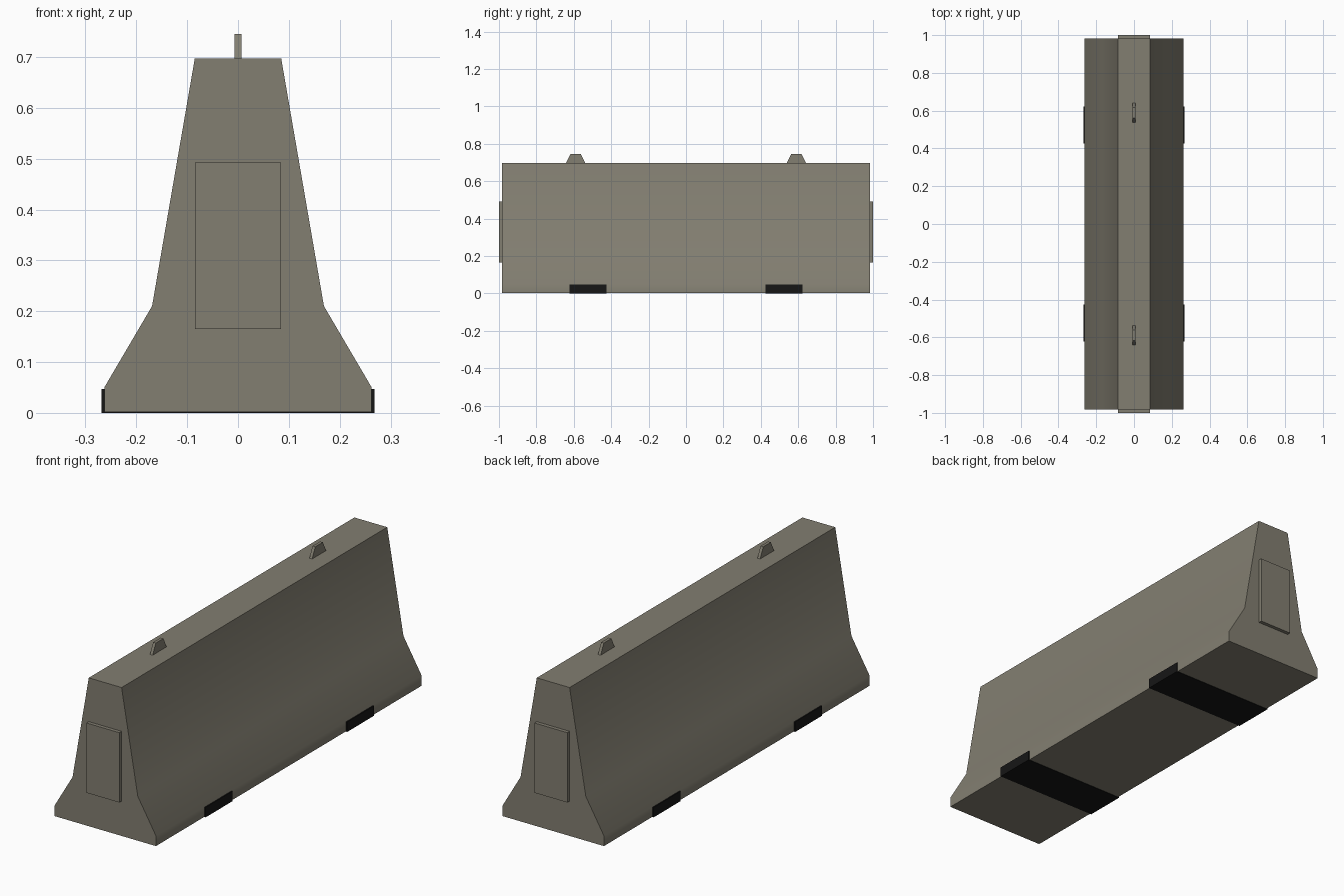
import bpy, bmesh
from mathutils import Vector

if "Cube" in bpy.data.objects:
    bpy.data.objects.remove(bpy.data.objects["Cube"])


def material(name, rgb):
    m = bpy.data.materials.new(name)
    m.diffuse_color = (*rgb, 1)
    m.use_nodes = True
    m.node_tree.nodes["Principled BSDF"].inputs["Base Color"].default_value = m.diffuse_color
    return m


CONCRETE = material("warm grey concrete", (0.225, 0.21, 0.165))
RUBBER = material("black rubber", (0.008, 0.008, 0.008))


def prism(name, profile, direction, mat, smooth=False):
    """Extrude a closed 3D profile along a direction."""
    bm = bmesh.new()
    face = bm.faces.new([bm.verts.new(p) for p in profile])
    ext = bmesh.ops.extrude_face_region(bm, geom=[face], use_keep_orig=True)
    verts = [g for g in ext["geom"] if isinstance(g, bmesh.types.BMVert)]
    bmesh.ops.translate(bm, verts=verts, vec=Vector(direction))
    bmesh.ops.recalc_face_normals(bm, faces=bm.faces)
    mesh = bpy.data.meshes.new(name)
    bm.to_mesh(mesh)
    bm.free()
    mesh.materials.append(mat)
    ob = bpy.data.objects.new(name, mesh)
    bpy.context.collection.objects.link(ob)
    if smooth:
        bpy.ops.object.select_all(action="DESELECT")
        ob.select_set(True)
        bpy.context.view_layer.objects.active = ob
        bpy.ops.object.shade_smooth_by_angle(angle=0.66)
    return ob


def box(name, x, y0, y1, z0, z1, mat):
    return prism(name, [(-x, y0, z0), (x, y0, z0), (x, y0, z1), (-x, y0, z1)],
                 (0, y1 - y0, 0), mat)


# Barrier body: flared foot, sloped toe and tapering wall
half = [(0.263, 0.002), (0.263, 0.05), (0.169, 0.21), (0.085, 0.697)]
outline = half + [(-x, z) for x, z in reversed(half)]
prism("barrier_body", [(x, -0.983, z) for x, z in outline], (0, 1.966, 0),
      CONCRETE, smooth=True)

for side, label in ((-1, "front"), (1, "back")):
    # Raised connecting panel on each end
    y0, y1 = sorted((side * 0.975, side * 1.0))
    box(label + "_end_panel", 0.085, y0, y1, 0.165, 0.492, CONCRETE)

    # Rubber pad running across under the foot
    y0, y1 = sorted((side * 0.425, side * 0.622))
    box(label + "_rubber_pad", 0.268, y0, y1, 0.0, 0.047, RUBBER)

    # Lifting lug on the top
    lug = [(-0.055, 0.69), (0.055, 0.69), (0.028, 0.745), (-0.028, 0.745)]
    prism(label + "_lifting_lug",
          [(-0.007, side * 0.59 + y, z) for y, z in lug], (0.014, 0, 0), CONCRETE)
